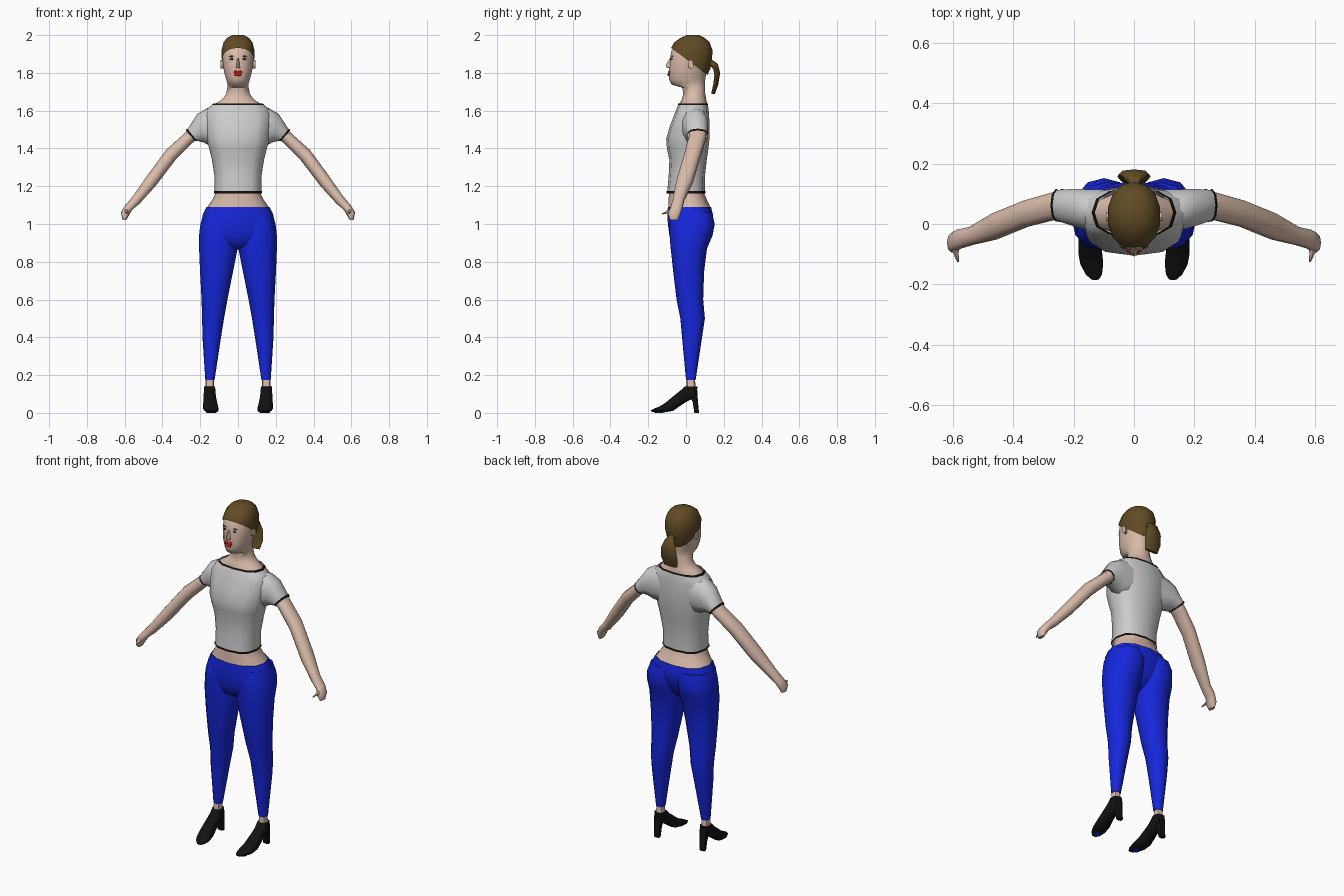
import bpy, bmesh, math
from mathutils import Vector
from mathutils.bvhtree import BVHTree


def material(name, r, g, b):
    m = bpy.data.materials.new(name)
    m.diffuse_color = (r, g, b, 1)
    return m


SKIN = material("skin", 0.70, 0.50, 0.40)
BLUE = material("blue_cloth", 0.008, 0.02, 0.72)
HAIR = material("brown_hair", 0.12, 0.07, 0.018)
BLACK = material("black", 0.006, 0.006, 0.006)
RED = material("red", 0.75, 0.01, 0.01)
WHITE = material("white", 0.85, 0.85, 0.85)


def ring(p1, p2, side, n=2.3, seg=12, grow=0.0):
    """Closed section through p1 and p2, with half width vector side."""
    p1, p2, side = Vector(p1), Vector(p2), Vector(side)
    mid, half = (p1 + p2) / 2, (p1 - p2) / 2
    half += half.normalized() * grow
    side = side + side.normalized() * grow
    pts = []
    for i in range(seg):
        t = 2 * math.pi * i / seg
        c, s = math.cos(t), math.sin(t)
        pts.append(mid + half * math.copysign(abs(c) ** (2 / n), c)
                   + side * math.copysign(abs(s) ** (2 / n), s))
    return pts


def level(z, hw, yf, yb, x=0.0, **kw):
    return ring((x, yf, z), (x, yb, z), (hw, 0, 0), **kw)


def finish(name, bm, mat=None, mirror=False, angle=50):
    bmesh.ops.recalc_face_normals(bm, faces=bm.faces)
    me = bpy.data.meshes.new(name)
    bm.to_mesh(me)
    bm.free()
    ob = bpy.data.objects.new(name, me)
    bpy.context.collection.objects.link(ob)
    if mat:
        me.materials.append(mat)
    if mirror:
        ob.modifiers.new("mirror", 'MIRROR').use_mirror_merge = False
    bpy.ops.object.select_all(action='DESELECT')
    ob.select_set(True)
    bpy.context.view_layer.objects.active = ob
    bpy.ops.object.shade_smooth_by_angle(angle=math.radians(angle))
    return ob


def loft_bm(rings, caps=(True, True)):
    bm = bmesh.new()
    loops = [[bm.verts.new(p) for p in r] for r in rings]
    for a, b in zip(loops, loops[1:]):
        for i in range(len(a)):
            j = (i + 1) % len(a)
            bm.faces.new((a[i], a[j], b[j], b[i]))
    if caps[0]:
        bm.faces.new(loops[0])
    if caps[1]:
        bm.faces.new(loops[-1])
    return bm


def loft(name, rings, mat=None, mirror=False, caps=(True, True)):
    return finish(name, loft_bm(rings, caps), mat, mirror)


# Shirt body, hem and neckline trim
torso = [(1.165, .124, -.100, .100), (1.25, .124, -.092, .100), (1.34, .138, -.088, .110),
         (1.40, .153, -.101, .119), (1.45, .166, -.105, .124), (1.52, .175, -.085, .125),
         (1.58, .178, -.062, .122), (1.61, .163, -.050, .119), (1.637, .130, -.040, .115)]
loft("shirt_body", [level(*r, n=2.5) for r in torso], caps=(False, False))
loft("hem_trim", [level(z, .124, -.1, .1, n=2.5, grow=.003) for z in (1.162, 1.174)],
     BLACK, caps=(False, False))
loft("neckline_trim", [level(1.629, .139, -.042, .116, n=2.5, grow=.002),
                       level(1.639, .128, -.040, .115, n=2.5, grow=.002)], BLACK, caps=(False, False))


# Sleeves and arms: top x z, bottom x z, y centre, half depth
def limb(r, **kw):
    tx, tz, bx, bz, y, hy = r
    return ring((tx, y, tz), (bx, y, bz), (0, hy, 0), **kw)


sleeve = [(.10, 1.628, .10, 1.41, .045, .072), (.165, 1.613, .15, 1.415, .048, .070),
          (.215, 1.583, .182, 1.432, .055, .064), (.272, 1.496, .224, 1.442, .062, .053)]
loft("sleeve", [limb(r, seg=10) for r in sleeve], None, True, (False, False))
cuff = [(.268, 1.503, .219, 1.444, .062, .054), (.275, 1.493, .227, 1.440, .062, .053)]
loft("sleeve_trim", [limb(r, seg=10, grow=.003) for r in cuff], BLACK, True, (False, False))
arm = [(.25, 1.51, .21, 1.455, .062, .048), (.285, 1.478, .240, 1.430, .060, .047),
       (.38, 1.393, .333, 1.337, .035, .045), (.487, 1.247, .437, 1.200, -.008, .045),
       (.560, 1.142, .522, 1.107, -.040, .031), (.598, 1.098, .562, 1.073, -.050, .033),
       (.620, 1.062, .577, 1.045, -.062, .034), (.612, 1.022, .592, 1.021, -.063, .022)]
loft("arm_and_hand", [limb(r, seg=10) for r in arm], SKIN, True)
loft("thumb", [ring((.592, -.06, 1.088), (.584, -.06, 1.058), (.014, 0, 0), seg=6),
               ring((.594, -.095, 1.074), (.588, -.095, 1.056), (.009, 0, 0), seg=6),
               ring((.584, -.126, 1.057), (.582, -.126, 1.051), (.003, 0, 0), seg=6)], SKIN, True)

# Bare waist
loft("waist", [level(1.20, .115, -.085, .090), level(1.165, .118, -.090, .095),
               level(1.13, .135, -.092, .110), level(1.085, .166, -.094, .131)], SKIN)

# Trousers: hips, then one leg mirrored
hips = [(1.09, .167, -.096, .133), (1.05, .186, -.099, .142), (1.0, .197, -.096, .138),
        (.94, .195, -.088, .112), (.89, .12, -.072, .08), (.865, .03, -.03, .04)]
loft("trouser_hips", [level(*r, n=2.4) for r in hips], BLUE)
leg = [(1.06, .0, .178, -.080, .138), (1.0, .0, .199, -.087, .152), (.94, .0, .206, -.087, .141),
       (.87, .002, .206, -.081, .111), (.75, .026, .201, -.068, .096), (.60, .056, .193, -.050, .091),
       (.50, .074, .190, -.030, .100), (.40, .090, .188, -.021, .085), (.175, .124, .173, .0, .051)]
loft("trouser_leg", [level(z, (b - a) / 2, f, k, x=(a + b) / 2) for z, a, b, f, k in leg], BLUE, True)
loft("ankle", [level(.20, .020, .004, .046, x=.149, seg=8),
               level(.12, .025, .0, .052, x=.150, seg=8)], SKIN, True)


# Shoes: top y z, bottom y z, x centre, half width
def shoe_ring(r, **kw):
    ty, tz, by, bz, x, hw = r
    return ring((x, ty, tz), (x, by, bz), (hw, 0, 0), **kw)


shoe = [(-.006, .140, .060, .140, .150, .030), (-.030, .118, .058, .085, .150, .032),
        (-.070, .086, .000, .058, .149, .035), (-.108, .054, -.070, .010, .146, .040),
        (-.140, .034, -.120, .002, .140, .039), (-.170, .022, -.160, .002, .133, .028),
        (-.185, .014, -.182, .005, .129, .013)]
loft("shoe", [shoe_ring(r, n=2.8, seg=10) for r in shoe], BLACK, True)
heel = [(.015, .105, .060, .120, .150, .026), (.036, .055, .063, .060, .150, .021),
        (.044, .0, .069, .0, .150, .018)]
loft("shoe_heel", [shoe_ring(r, n=4, seg=8) for r in heel], BLACK, True)
loft("toe_sole", [level(z, .020, -.165, -.122, x=.137, seg=8) for z in (.0, .006)], BLUE, True)

# Neck and face
head = [(1.60, .150, -.035, .105), (1.635, .126, -.036, .112), (1.66, .085, -.022, .107),
        (1.69, .064, -.014, .102), (1.722, .058, -.020, .100), (1.738, .056, -.076, .100),
        (1.765, .064, -.090, .102), (1.80, .074, -.092, .108), (1.84, .081, -.088, .118),
        (1.88, .084, -.084, .128), (1.92, .081, -.076, .128), (1.955, .065, -.050, .100)]
head_ob = loft("head_and_neck", [level(*r, n=2.1, seg=14) for r in head], SKIN)
face = BVHTree.FromPolygons([v.co for v in head_ob.data.vertices],
                            [p.vertices for p in head_ob.data.polygons])


def on_face(name, x, z, size, mat, mirror=False, out=0.0):
    """Flattened ball set on the front of the face."""
    hit = face.ray_cast(Vector((x, -1, z)), Vector((0, 1, 0)))[0]
    bm = bmesh.new()
    bmesh.ops.create_uvsphere(bm, u_segments=8, v_segments=6, radius=1)
    bmesh.ops.scale(bm, vec=size, verts=bm.verts)
    bmesh.ops.translate(bm, vec=hit - Vector((0, out, 0)), verts=bm.verts)
    return finish(name, bm, mat, mirror)


on_face("eye", .034, 1.873, (.014, .004, .006), WHITE, True)
on_face("pupil", .033, 1.873, (.006, .003, .006), BLACK, True, .003)
on_face("eyebrow", .034, 1.888, (.017, .004, .003), HAIR, True)
on_face("upper_lip", .011, 1.804, (.014, .006, .008), RED, True)
on_face("lower_lip", 0, 1.791, (.021, .007, .008), RED)
loft("nose", [level(1.875, .006, -.088, -.07, seg=6), level(1.838, .010, -.108, -.07, seg=6),
              level(1.826, .014, -.100, -.07, seg=6)], SKIN)
loft("ear", [ring((x, y, 1.868), (x, y + .006, 1.822), (0, w, 0), seg=8)
             for x, y, w in ((.07, .018, .012), (.092, .022, .015))], SKIN, True)

# Hair cap, cut along a sloping hairline
cap = [(1.77, .066, -.06, .105), (1.82, .080, -.094, .128), (1.87, .088, -.092, .138),
       (1.92, .089, -.085, .140), (1.96, .079, -.064, .126), (1.985, .060, -.030, .100),
       (2.0, .032, .005, .070)]
bm = loft_bm([level(*r, n=2.1, seg=14) for r in cap])
bmesh.ops.bisect_plane(bm, geom=bm.verts[:] + bm.edges[:] + bm.faces[:],
                       plane_co=(0, -.075, 1.93), plane_no=(0, .6, .8), clear_inner=True)
finish("hair", bm, HAIR)

# Ponytail: outer y z, inner y z, half width
tail = [(.120, 1.875, .120, 1.835, .020), (.140, 1.868, .136, 1.832, .022),
        (.168, 1.848, .146, 1.815, .036), (.181, 1.800, .150, 1.785, .050),
        (.171, 1.740, .144, 1.737, .055), (.153, 1.688, .133, 1.690, .044)]
loft("ponytail", [ring((0, a, b), (0, c, d), (w, 0, 0), seg=8) for a, b, c, d, w in tail], HAIR)
